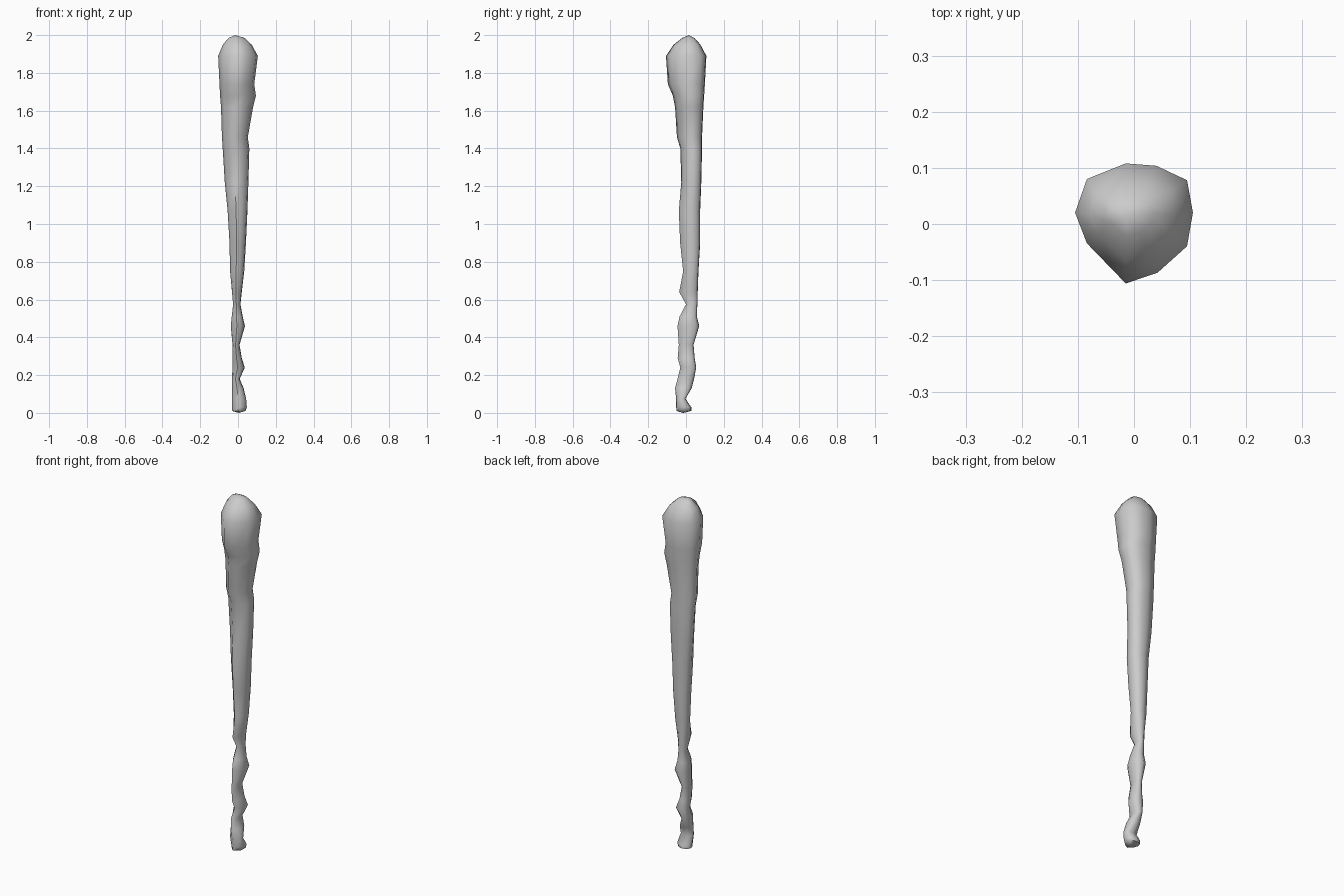
import bpy, bmesh

# Club cross-section in unit space: pointed front, broad back
SECTION = [(-0.14, -1.0), (0.40, -0.82), (0.90, -0.38), (1.0, 0.18), (0.90, 0.72),
           (0.38, 0.96), (-0.14, 1.0), (-0.80, 0.74), (-1.0, 0.18), (-0.80, -0.33)]

# Outline per height: z, left, right, front, back
RINGS = [
    (0.01, -.030, .040, -.050, .028),
    (0.03, -.033, .047, -.052, .028),
    (0.075, -.032, .043, -.052, -.003),
    (0.13, -.031, .030, -.058, .030),
    (0.18, -.031, .009, -.045, .043),
    (0.24, -.030, .036, -.030, .054),
    (0.29, -.029, .020, -.044, .046),
    (0.36, -.029, .008, -.038, .040),
    (0.46, -.038, .037, -.045, .070),
    (0.51, -.033, .025, -.034, .058),
    (0.575, -.026, .013, .000, .060),
    (0.64, -.032, .020, -.036, .062),
    (0.75, -.042, .033, -.015, .066),
    (0.90, -.045, .042, -.031, .075),
    (1.07, -.055, .050, -.038, .075),
    (1.22, -.070, .055, -.025, .081),
    (1.40, -.081, .060, -.030, .085),
    (1.46, -.085, .052, -.048, .085),
    (1.62, -.090, .080, -.058, .092),
    (1.68, -.095, .095, -.070, .096),
    (1.74, -.098, .086, -.096, .100),
    (1.89, -.105, .105, -.106, .108),
    (1.95, -.080, .072, -.065, .076),
    (1.985, -.050, .035, -.020, .045),
]

bm = bmesh.new()
loops = []
for z, x0, x1, y0, y1 in RINGS:
    loops.append([bm.verts.new(((x0 + x1) / 2 + u * (x1 - x0) / 2,
                                (y0 + y1) / 2 + v * (y1 - y0) / 2, z))
                  for u, v in SECTION])

# Knobbly shaft and rounded head
n = len(SECTION)
for a, b in zip(loops, loops[1:]):
    for i in range(n):
        j = (i + 1) % n
        bm.faces.new((a[i], a[j], b[j], b[i]))

# Peak of the head and shallow foot
peak = bm.verts.new((-0.015, 0.015, 2.0))
foot = bm.verts.new((0.005, -0.015, 0.0))
for i in range(n):
    j = (i + 1) % n
    bm.faces.new((loops[-1][i], loops[-1][j], peak))
    bm.faces.new((loops[0][j], loops[0][i], foot))

bmesh.ops.recalc_face_normals(bm, faces=bm.faces)
for f in bm.faces:
    f.smooth = True
mesh = bpy.data.meshes.new("club")
bm.to_mesh(mesh)
bm.free()
club = bpy.data.objects.new("club", mesh)
bpy.context.collection.objects.link(club)

# Keep the foot rim crisp
bpy.context.view_layer.objects.active = club
club.select_set(True)
bpy.ops.object.shade_smooth_by_angle(angle=1.05)
